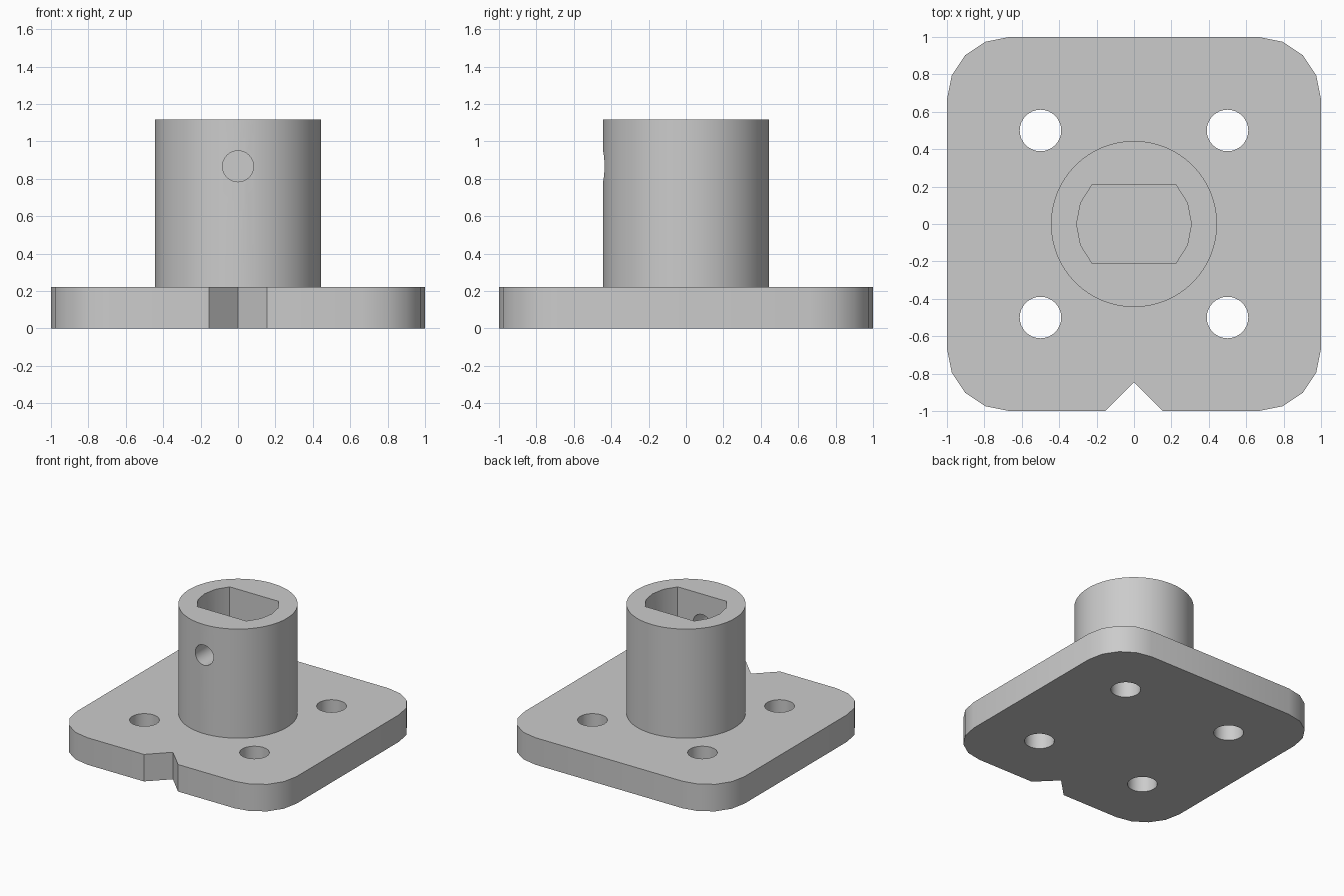
import bpy
import bmesh
from math import radians, sin, cos, asin
from mathutils import Matrix

PLATE_TOP, HUB_TOP = 0.222, 1.118

if "Cube" in bpy.data.objects:
    bpy.data.objects.remove(bpy.data.objects["Cube"], do_unlink=True)

grey = bpy.data.materials.new("plain_grey")
grey.use_nodes = True
grey.diffuse_color = (0.6, 0.6, 0.6, 1)
grey.node_tree.nodes["Principled BSDF"].inputs["Base Color"].default_value = (0.6, 0.6, 0.6, 1)


def arc(cx, cy, r, start, end, steps):
    angles = [start + (end - start) * i / steps for i in range(steps + 1)]
    return [(cx + r * cos(a), cy + r * sin(a)) for a in angles]


def circle(cx, cy, r, sides):
    return arc(cx, cy, r, 0, radians(360), sides)[:-1]


def prism(name, outline, bottom, top, matrix=None):
    """Extrude a counter-clockwise outline from bottom to top."""
    bm = bmesh.new()
    face = bm.faces.new([bm.verts.new((x, y, bottom)) for x, y in outline])
    grown = bmesh.ops.extrude_face_region(bm, geom=[face], use_keep_orig=True)
    verts = [v for v in grown["geom"] if isinstance(v, bmesh.types.BMVert)]
    bmesh.ops.translate(bm, verts=verts, vec=(0, 0, top - bottom))
    bmesh.ops.recalc_face_normals(bm, faces=bm.faces[:])
    if matrix:
        bm.transform(matrix)
    mesh = bpy.data.meshes.new(name)
    bm.to_mesh(mesh)
    bm.free()
    mesh.materials.append(grey)
    obj = bpy.data.objects.new(name, mesh)
    bpy.context.collection.objects.link(obj)
    return obj


def cut(obj, cutters):
    """Subtract the cutters, apply the result and smooth the curved walls."""
    bpy.ops.object.select_all(action="DESELECT")
    bpy.context.view_layer.objects.active = obj
    obj.select_set(True)
    for cutter in cutters:
        cutter.hide_render = True
        mod = obj.modifiers.new("cut", "BOOLEAN")
        mod.operation = "DIFFERENCE"
        mod.solver = "EXACT"
        mod.object = cutter
        bpy.ops.object.modifier_apply(modifier=mod.name)
        bpy.data.objects.remove(cutter, do_unlink=True)
    bpy.ops.object.shade_smooth_by_angle(angle=radians(30))


# Base plate: rounded square with a V notch in the front edge
R = 1 / 3
outline = [(-0.155, -1), (0, -0.845), (0.155, -1)]
for i, (sx, sy) in enumerate([(1, -1), (1, 1), (-1, 1), (-1, -1)]):
    start = radians(90 * (i - 1))
    outline += arc(sx * (1 - R), sy * (1 - R), R, start, start + radians(90), 4)
base_plate = prism("base_plate", outline, 0, PLATE_TOP)

# Four bolt holes
cut(base_plate, [prism("bolt_hole", circle(x, y, 0.111, 32), -0.1, 0.4)
                 for x in (-0.5, 0.5) for y in (-0.5, 0.5)])

# Hub with a double-flat shaft pocket and a set screw hole in the front wall
hub = prism("hub", circle(0, 0, 0.444, 64), PLATE_TOP, HUB_TOP)
half = asin(0.211 / 0.307)
pocket = arc(0, 0, 0.307, -half, half, 4)
pocket += [(-x, -y) for x, y in pocket]
screw_matrix = Matrix.Translation((0, 0, 0.867)) @ Matrix.Rotation(radians(90), 4, "X")
cut(hub, [prism("shaft_pocket", pocket, 0.1, 1.3),
          prism("screw_hole", circle(0, 0, 0.083, 32), 0, 0.6, screw_matrix)])
